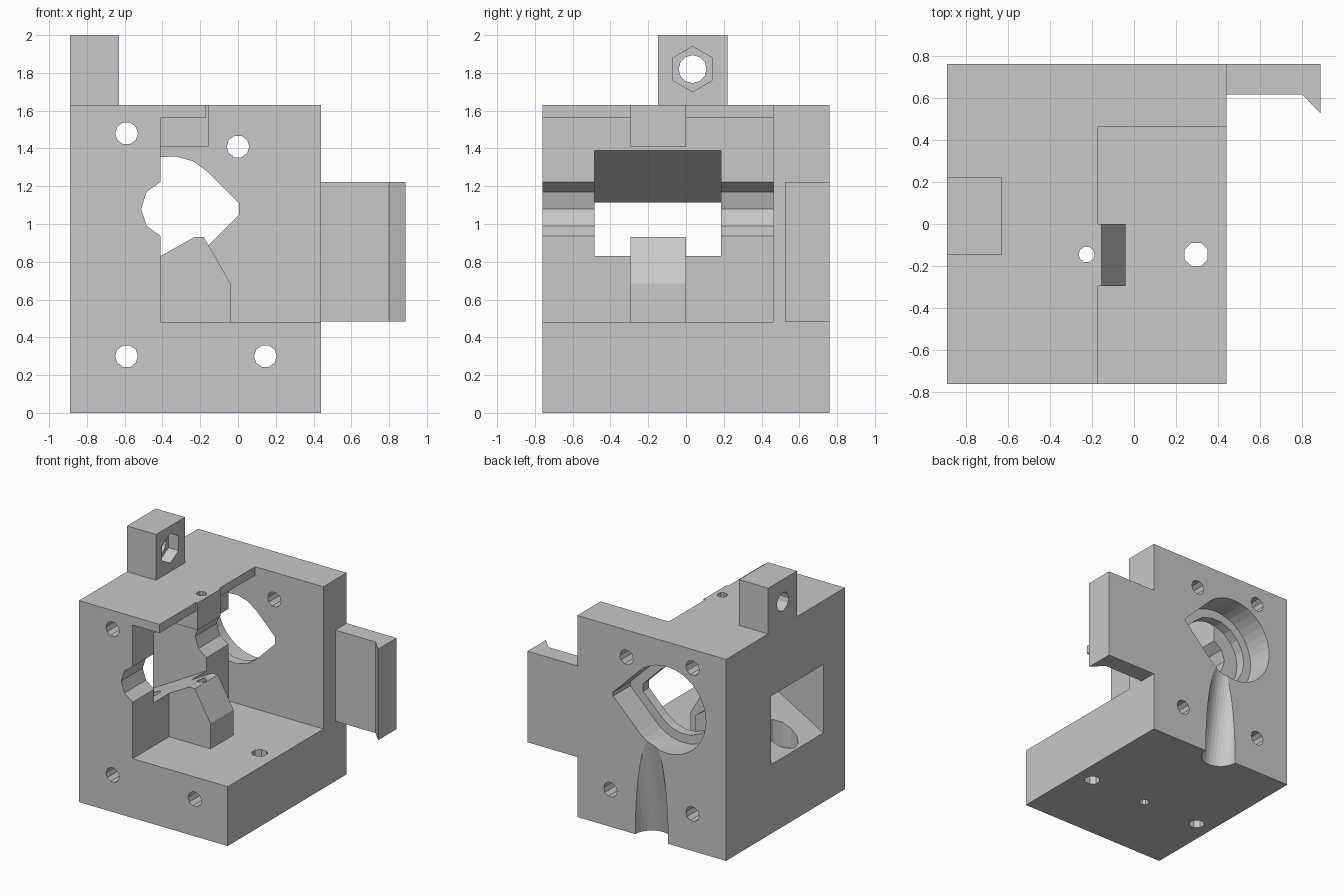
import bpy, bmesh, math
from mathutils import Vector

old = bpy.data.objects.get("Cube")
if old:
    bpy.data.objects.remove(old, do_unlink=True)

grey = bpy.data.materials.new("plain_grey")
grey.use_nodes = True
grey.diffuse_color = (0.58, 0.58, 0.58, 1)
grey.node_tree.nodes["Principled BSDF"].inputs["Base Color"].default_value = grey.diffuse_color


def prism(name, points, axis, start, end, shift=0.0):
    """Extrude a 2D outline along an axis; shift slides the far end along y."""
    place = {"x": lambda a, b, t: (t, a, b),
             "y": lambda a, b, t: (a, t, b),
             "z": lambda a, b, t: (a, b, t)}[axis]
    bm = bmesh.new()
    low = [bm.verts.new(place(a, b, start)) for a, b in points]
    high = [bm.verts.new(Vector(place(a, b, end)) + Vector((0, shift, 0))) for a, b in points]
    bm.faces.new(low)
    bm.faces.new(high)
    for i in range(len(points)):
        j = (i + 1) % len(points)
        bm.faces.new((low[i], low[j], high[j], high[i]))
    bmesh.ops.recalc_face_normals(bm, faces=bm.faces)
    mesh = bpy.data.meshes.new(name)
    bm.to_mesh(mesh)
    bm.free()
    mesh.materials.append(grey)
    obj = bpy.data.objects.new(name, mesh)
    bpy.context.collection.objects.link(obj)
    return obj


def rect(a0, a1, b0, b1):
    return [(a0, b0), (a1, b0), (a1, b1), (a0, b1)]


def ring(a, b, r, sides, turn=0.0):
    return [(a + r * math.cos(turn + math.tau * i / sides),
             b + r * math.sin(turn + math.tau * i / sides)) for i in range(sides)]


def teardrop(a, b, r, tip, steps):
    """Round hole with two 45 degree flanks meeting at a blunted tip on +x."""
    arc = [math.radians(45 + 270 * i / steps) for i in range(steps + 1)]
    half = r * math.sqrt(2) - (tip - a)
    return ([(a + r * math.cos(t), b + r * math.sin(t)) for t in arc]
            + [(tip, b - half), (tip, b + half)])


body = prism("extruder_body", rect(-0.89, 0.44, 0, 1.63), "y", -0.76, 0.76)


def combine(tool, operation):
    mod = body.modifiers.new(tool.name, "BOOLEAN")
    mod.operation = operation
    mod.solver = "EXACT"
    mod.object = tool
    tool.hide_render = True
    bpy.context.view_layer.objects.active = body
    bpy.ops.object.modifier_apply(modifier=mod.name)
    bpy.data.objects.remove(tool, do_unlink=True)


def cut(*args, **kw):
    combine(prism(*args, **kw), "DIFFERENCE")


def add(*args, **kw):
    combine(prism(*args, **kw), "UNION")


# Open cavity under a thin roof lip
cut("cavity", [(-0.41, 0.48), (1, 0.48), (1, 2), (-0.17, 2), (-0.17, 1.56), (-0.41, 1.56)],
    "y", -1, 0.463)

# Filament guide post and the guide hanging from the roof
add("guide_post", [(-0.45, 0.4), (-0.04, 0.4), (-0.04, 0.685), (-0.18, 0.93), (-0.45, 0.93)],
    "y", -0.295, 0)
add("upper_guide", rect(-0.45, -0.155, 1.41, 1.63), "y", -0.295, 0)

# Hinge lug on top and hooked tab at the side
add("lug", rect(-0.89, -0.63, 1.55, 2), "y", -0.147, 0.22)
add("hooked_tab", [(0.4, 0.615), (0.8, 0.615), (0.887, 0.525), (0.887, 0.76), (0.4, 0.76)],
    "z", 0.485, 1.222)

# Sloping window through the side wall and the drive shaft channel
cut("window", [(-1, 0.498), (-0.2, 0.948), (-0.4, 1.395), (-1, 1.05)], "y", -0.485, 0.185)
cut("shaft_channel", ring(-0.36, 1.08, 0.153, 10), "y", -1, 0.6)

# Stepped bearing seat in the back wall
cut("bearing_bore", teardrop(-0.36, 1.08, 0.28, 0.005, 14), "y", 0.463, 0.7)
cut("bearing_seat", teardrop(-0.36, 1.08, 0.35, 0.119, 28), "y", 0.54, 0.9)

# Slanted groove rising along the back
cut("back_groove", ring(-0.225, 0.742, 0.147, 32), "z", -0.1, 0.9, shift=0.18)

# Mounting holes from front to back
for x, z in ((-0.59, 1.48), (0, 1.41), (-0.59, 0.3), (0.145, 0.3)):
    cut("mounting_hole", ring(x, z, 0.06, 10), "y", -1, 1)

# Vertical holes: filament path, floor screws, screw head recess
cut("filament_hole", ring(-0.225, -0.145, 0.038, 10), "z", -0.1, 1.8)
for x in (0.295, -0.745):
    cut("floor_hole", ring(x, -0.145, 0.06, 8, math.pi / 8), "z", -0.1, 0.6)
cut("screw_recess", ring(-0.745, -0.145, 0.13, 12), "z", 0.48, 0.9)

# Lug bolt hole with hexagonal nut pocket
cut("lug_hole", ring(0.035, 1.82, 0.074, 12), "x", -1, -0.5)
cut("nut_pocket", ring(0.035, 1.82, 0.12, 6, math.pi / 2), "x", -0.72, -0.5)
